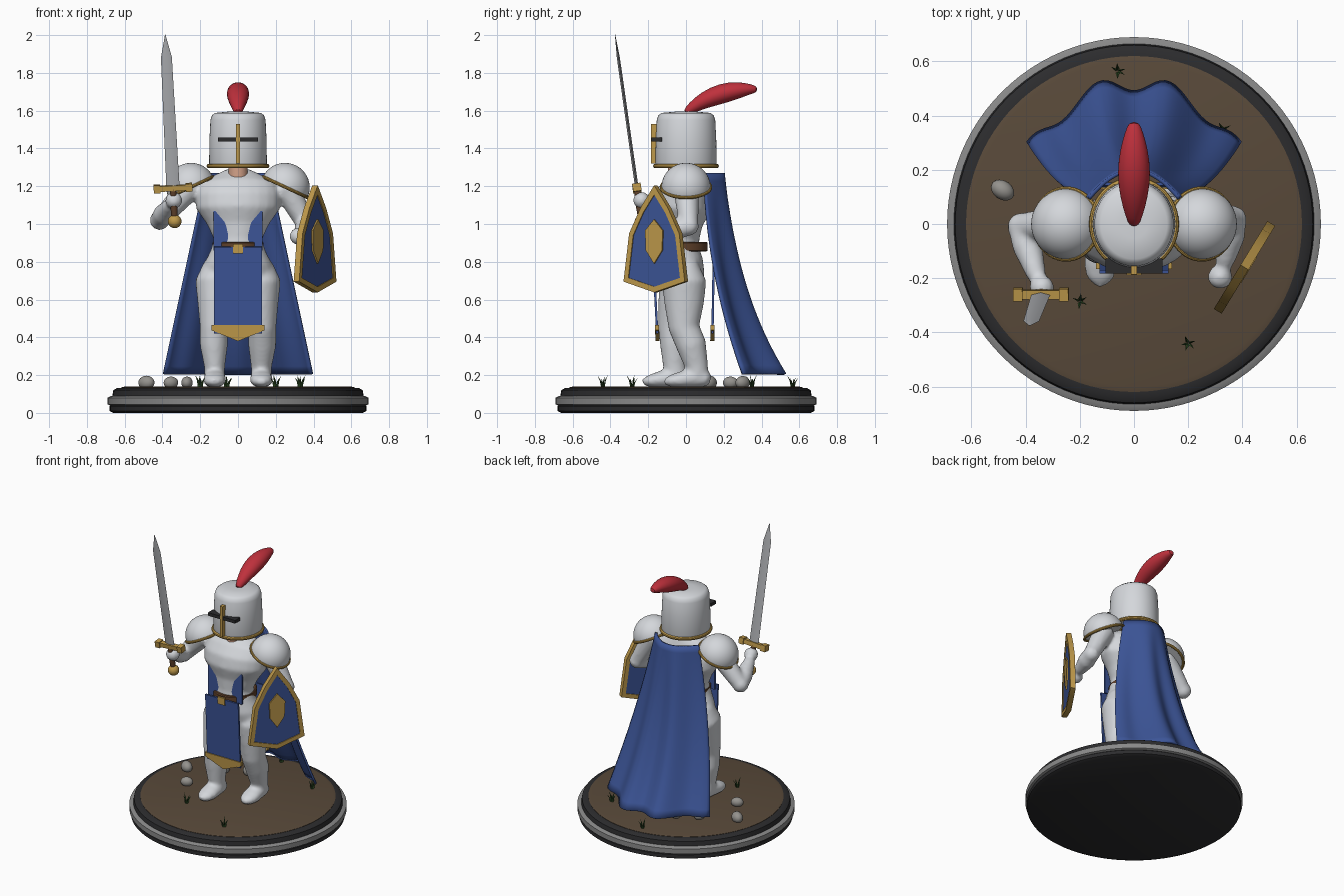
import bpy, bmesh, random
from math import sin, cos, pi, radians
from mathutils import Vector, Matrix

if "Cube" in bpy.data.objects:
    bpy.data.objects.remove(bpy.data.objects["Cube"])

random.seed(4)
COL = dict(steel=(.66, .68, .71), blue=(.045, .09, .31), gold=(.52, .32, .07), red=(.52, .03, .045),
           soil=(.1, .068, .042), dark=(.025, .025, .027), brown=(.12, .055, .025), skin=(.65, .36, .25),
           green=(.03, .08, .02), stone=(.3, .29, .27), rim=(.25, .25, .25), blade=(.42, .43, .45))
MATS = {}
for k, c in COL.items():
    MATS[k] = bpy.data.materials.new(k)
    MATS[k].diffuse_color = (*c, 1)
X, Y, Z = Vector((1, 0, 0)), Vector((0, 1, 0)), Vector((0, 0, 1))


def finish(name, bm, mat, M=None):
    bmesh.ops.recalc_face_normals(bm, faces=bm.faces)
    me = bpy.data.meshes.new(name)
    bm.to_mesh(me)
    bm.free()
    me.materials.append(MATS[mat])
    ob = bpy.data.objects.new(name, me)
    bpy.context.collection.objects.link(ob)
    if M is not None:
        ob.matrix_world = M
    return ob


def loft(bm, secs, segs=24, ref=Y, axis=None):
    """Closed skin through elliptical sections (x, y, z, ra, rb)."""
    P = [Vector(s[:3]) for s in secs]
    rings = []
    for i, s in enumerate(secs):
        t = axis or (P[min(i + 1, len(P) - 1)] - P[max(i - 1, 0)]).normalized()
        a = ref.cross(t).normalized()
        b = t.cross(a)
        rings.append([bm.verts.new(P[i] + a * s[3] * cos(2 * pi * k / segs) + b * s[4] * sin(2 * pi * k / segs))
                      for k in range(segs)])
    for r, q in zip(rings, rings[1:]):
        for k in range(segs):
            n = (k + 1) % segs
            bm.faces.new((r[k], r[n], q[n], q[k]))
    bm.faces.new(rings[0])
    bm.faces.new(rings[-1])


def solid(name, secs, mat, segs=24, M=None, **kw):
    bm = bmesh.new()
    loft(bm, secs, segs, **kw)
    return finish(name, bm, mat, M)


def lathe(name, prof, mat, segs=64, sy=1, M=None):
    return solid(name, [(0, 0, z, r, r * sy) for r, z in prof], mat, segs, M, axis=Z)


def prism(name, pts, depth, mat, M):
    """Flat outline in local x/z, thickened along local y."""
    bm = bmesh.new()
    f = bm.faces.new([bm.verts.new((x, -depth / 2, z)) for x, z in pts])
    g = bmesh.ops.extrude_face_region(bm, geom=[f])['geom']
    bmesh.ops.translate(bm, vec=(0, depth, 0), verts=[v for v in g if isinstance(v, bmesh.types.BMVert)])
    return finish(name, bm, mat, M)


def box(name, c, size, mat, M=Matrix()):
    bm = bmesh.new()
    bmesh.ops.create_cube(bm, size=1, matrix=Matrix.Translation(c) @ Matrix.Diagonal((*size, 1)))
    return finish(name, bm, mat, M)


def ball(name, c, r, mat, M=Matrix()):
    bm = bmesh.new()
    bmesh.ops.create_uvsphere(bm, u_segments=24, v_segments=14, radius=1,
                              matrix=M @ Matrix.Translation(c) @ Matrix.Diagonal((*r, 1)))
    return finish(name, bm, mat)


def torus(name, R, r, mat, M):
    bpy.ops.mesh.primitive_torus_add(major_radius=R, minor_radius=r, major_segments=48, minor_segments=10)
    ob = bpy.context.object
    ob.name = name
    ob.data.materials.append(MATS[mat])
    ob.matrix_world = M
    return ob


T = Matrix.Translation
mirror = lambda pts: pts + [(-x, z) for x, z in reversed(pts) if x > 0]

# Display base
lathe("base_foot", [(.66, 0), (.68, .01), (.68, .035), (.67, .045)], 'dark', 96)
lathe("base_band", [(.67, .035), (.69, .045), (.69, .08), (.67, .09)], 'rim', 96)
lathe("base_step", [(.67, .085), (.665, .09), (.66, .12), (.64, .132), (.61, .132)], 'dark', 96)
lathe("ground_top", [(.62, .1), (.62, .134), (.6, .139)], 'soil', 96)

# Body: torso, legs, feet, arms and hands fused into one skin
bm = bmesh.new()
loft(bm, [(0, -.01, .60, .06, .05), (0, -.015, .64, .16, .10), (0, -.02, .72, .205, .12), (0, -.04, .80, .175, .13),
          (0, -.045, .86, .145, .118), (0, -.042, .92, .128, .112), (0, -.035, 1.0, .165, .122),
          (0, -.025, 1.08, .222, .155), (0, -.02, 1.15, .225, .145), (0, -.005, 1.21, .21, .11),
          (0, .01, 1.26, .12, .07), (0, .01, 1.29, .06, .05)])
for s, dy in ((1, 0), (-1, -.055)):
    ay = .055 if s > 0 else -.06
    loft(bm, [(s * .12, -.01, .80, .06, .07), (s * .12, -.01 + dy * .2, .70, .106, .118),
              (s * .122, -.01 + dy * .6, .58, .092, .105), (s * .128, dy - .01, .45, .074, .082),
              (s * .128, (dy + ay) / 2, .36, .074, .08), (s * .124, ay, .25, .056, .062),
              (s * .122, ay + .01, .16, .05, .055)])
    loft(bm, [(s * .122, ay + .075, .175, .02, .025), (s * .122, ay + .055, .18, .045, .042),
              (s * .122, ay, .19, .055, .055), (s * .124, ay - .09, .175, .062, .042),
              (s * .124, ay - .14, .168, .05, .03), (s * .124, ay - .17, .162, .02, .015)], ref=X.cross(Y))


def arm(sh, el, wr, hd):
    sh, el, wr, hd = map(Vector, (sh, el, wr, hd))
    for a, b, r0, r1, r2 in ((sh, el, .07, .062, .05), (el, wr, .05, .056, .036)):
        loft(bm, [(*a.lerp(b, t), r, r) for t, r in ((-.2, .02), (0, r0), (.4, r1), (1, r2), (1.18, .018))])
    for p, r in ((el, .053), (hd, .046)):
        bmesh.ops.create_icosphere(bm, subdivisions=3, radius=r, matrix=T(p))


arm((-.25, 0, 1.2), (-.415, -.01, 1.02), (-.36, -.19, 1.10), (-.34, -.235, 1.125))
arm((.25, 0, 1.2), (.365, .015, .99), (.335, -.14, .95), (.318, -.195, .935))
body = finish("armoured_body", bm, 'steel')
m = body.modifiers.new("fuse", 'REMESH')
m.mode, m.voxel_size, m.use_smooth_shade = 'VOXEL', .011, True
m = body.modifiers.new("soften", 'SMOOTH')
m.factor, m.iterations = .5, 8
lathe("neck", [(.052, 1.2), (.05, 1.38)], 'skin', 24, 1, T((0, -.045, 0)))

# Helmet with gold trim, eye slit and plume
lathe("helmet", [(.15, 1.30), (.153, 1.31), (.151, 1.45), (.146, 1.55), (.138, 1.575), (.122, 1.588), (.05, 1.595)],
      'steel', 64, 1.06)
torus("helmet_ring", .154, .012, 'gold', T((0, 0, 1.307)) @ Matrix.Diagonal((1, 1.05, 1, 1)))
box("eye_slit", (0, -.155, 1.448), (.21, .056, .022), 'dark')
box("helmet_ridge", (0, -.168, 1.425), (.022, .036, .21), 'gold')
plume = solid("plume", [(0, -.005, 1.585, .018, .018), (0, .03, 1.615, .032, .03), (0, .10, 1.658, .053, .046),
                        (0, .19, 1.692, .064, .056), (0, .28, 1.71, .052, .046), (0, .345, 1.715, .032, .026),
                        (0, .378, 1.712, .018, .016)], 'red', 16, ref=X.cross(Y))
plume.modifiers.new("round", 'SUBSURF').levels = 1

# Shoulder plates: tilted domes with gold rims
for s, n in ((1, "left"), (-1, "right")):
    M = T((s * .25, 0, 1.195)) @ Matrix.Rotation(s * radians(25), 4, 'Y')
    lathe(n + "_shoulder_plate", [(.13 * cos(a), .128 * sin(a)) for a in [pi / 2 * i / 12 for i in range(12)]]
          + [(.002, .128)], 'steel', 40, 1, M)
    torus(n + "_shoulder_rim", .13, .009, 'gold', M)

# Tabard panels, hem trims, belt and buckle
prism("tabard_chest", mirror([(.13, 1.07), (.13, .86)]), .012, 'blue', T((0, -.138, 0)))
for n, y, tilt in (("front", -.152, -3), ("back", .14, 1)):
    M = T((0, y, .42)) @ Matrix.Rotation(radians(-tilt), 4, 'X')
    prism(n + "_tabard", mirror([(.128, .46), (.128, .0)]), .012, 'blue', M)
    prism(n + "_tabard_hem", [(-.14, .045), (.14, .045), (.14, .018), (0, -.04), (-.14, .018)], .022, 'gold', M)
lathe("belt", [(.13, .855), (.136, .86), (.136, .9), (.13, .905)], 'brown', 48, 1.08, T((0, -.032, 0)))
box("belt_buckle", (0, -.176, .868), (.055, .025, .05), 'gold')

# Cape: rippled sheet flaring to the hem
bm = bmesh.new()
NU, NT = 48, 24
grid = []
for j in range(NT + 1):
    t = j / NT
    row = []
    for i in range(NU + 1):
        u = 2 * i / NU - 1
        ye, yc = .095 + .175 * t * t, .198 + .15 * t + .17 * t ** 3
        row.append(bm.verts.new(((.165 + .228 * t) * u, ye + (yc - ye) * (1 - u * u)
                                 - .03 * t * cos(2 * pi * u / .66), 1.27 - 1.065 * t)))
    grid.append(row)
for a, b in zip(grid, grid[1:]):
    for i in range(NU):
        bm.faces.new((a[i], a[i + 1], b[i + 1], b[i]))
cape = finish("cape", bm, 'blue')
m = cape.modifiers.new("thickness", 'SOLIDIFY')
m.thickness, m.offset = .014, 0

# Sword, built upright and then leaned into the hand
d = Vector((-.05, -.14, .985)).normalized()
a = Y.cross(d).normalized()
S = Matrix((a, d.cross(a), d)).transposed().to_4x4()
S = T((-.344, -.26, 1.19)) @ S
solid("sword_blade", [(0, 0, .015, .035, .009), (0, 0, .70, .029, .008), (0, 0, .822, .001, .001)], 'blade', 4, S,
      axis=Z)
box("sword_guard", (0, 0, 0), (.17, .032, .03), 'gold', S)
for s in (-1, 1):
    box("sword_guard_end", (s * .085, 0, 0), (.035, .045, .042), 'gold', S)
lathe("sword_grip", [(.016, -.17), (.019, -.09), (.016, 0)], 'brown', 16, 1, S)
ball("sword_pommel", (0, 0, -.178), (.036,) * 3, 'gold', S)

# Shield: point up, facing outward, with frame, field and emblem
w = Vector((.195, .32, 0)).normalized()
H = Matrix((w, Vector((-w.y, w.x, 0)), Z)).transposed().to_4x4()
H = T((.408, -.16, 0)) @ H
out = [(0, 1.205), (.085, 1.085), (.155, .95), (.19, .695), (0, .638)]
inn = [(0, 1.155), (.068, 1.06), (.130, .94), (.160, .715), (0, .668)]
out, inn = mirror(out[:-1]) + [], mirror(inn[:-1]) + []
out.insert(4, (0, .638))
inn.insert(4, (0, .668))
bm = bmesh.new()
R = [[bm.verts.new((x, y, z)) for x, z in p] for p, y in ((out, -.017), (out, .017), (inn, .017), (inn, -.017))]
for r, q in zip(R, R[1:] + R[:1]):
    for k in range(len(r)):
        n = (k + 1) % len(r)
        bm.faces.new((r[k], r[n], q[n], q[k]))
finish("shield_frame", bm, 'gold', H)
prism("shield_field", inn, .022, 'blue', H)
prism("shield_emblem", [(0, 1.025), (.055, .965), (.05, .86), (0, .79), (-.05, .86), (-.055, .965)], .018, 'gold',
      H @ T((0, -.011, 0)))

# Stones and grass tufts
for i, (x, y, r) in enumerate([(-.485, .125, .046), (-.355, -.06, .04), (-.27, .235, .04), (-.13, .3, .044)]):
    ball("stone", (0, 0, 0), (r, r * .75, r * .8), 'stone',
         T((x, y, .16)) @ Matrix.Rotation(-.6 + i, 4, 'Z'))
for x, y in ((-.06, .565), (-.2, -.285), (.2, -.44), (.33, .35)):
    bm = bmesh.new()
    for k in range(5):
        an = k * 2 * pi / 5 + random.random()
        c, s, h = cos(an), sin(an), random.uniform(.045, .065)
        loft(bm, [(x + c * .006, y + s * .006, .135, .007, .004), (x + c * .014, y + s * .014, .135 + h * .6, .005, .003),
                  (x + c * .028, y + s * .028, .135 + h, .0005, .0005)], 4, axis=Z)
    finish("grass_tuft", bm, 'green')

# Smooth shading with sharp edges kept
bpy.ops.object.select_all(action='SELECT')
bpy.context.view_layer.objects.active = body
bpy.ops.object.shade_smooth_by_angle(angle=radians(35))

for m in bpy.data.materials:
    if m.users and not m.is_grease_pencil:
        m.use_nodes = True
        m.node_tree.nodes["Principled BSDF"].inputs["Base Color"].default_value = m.diffuse_color
